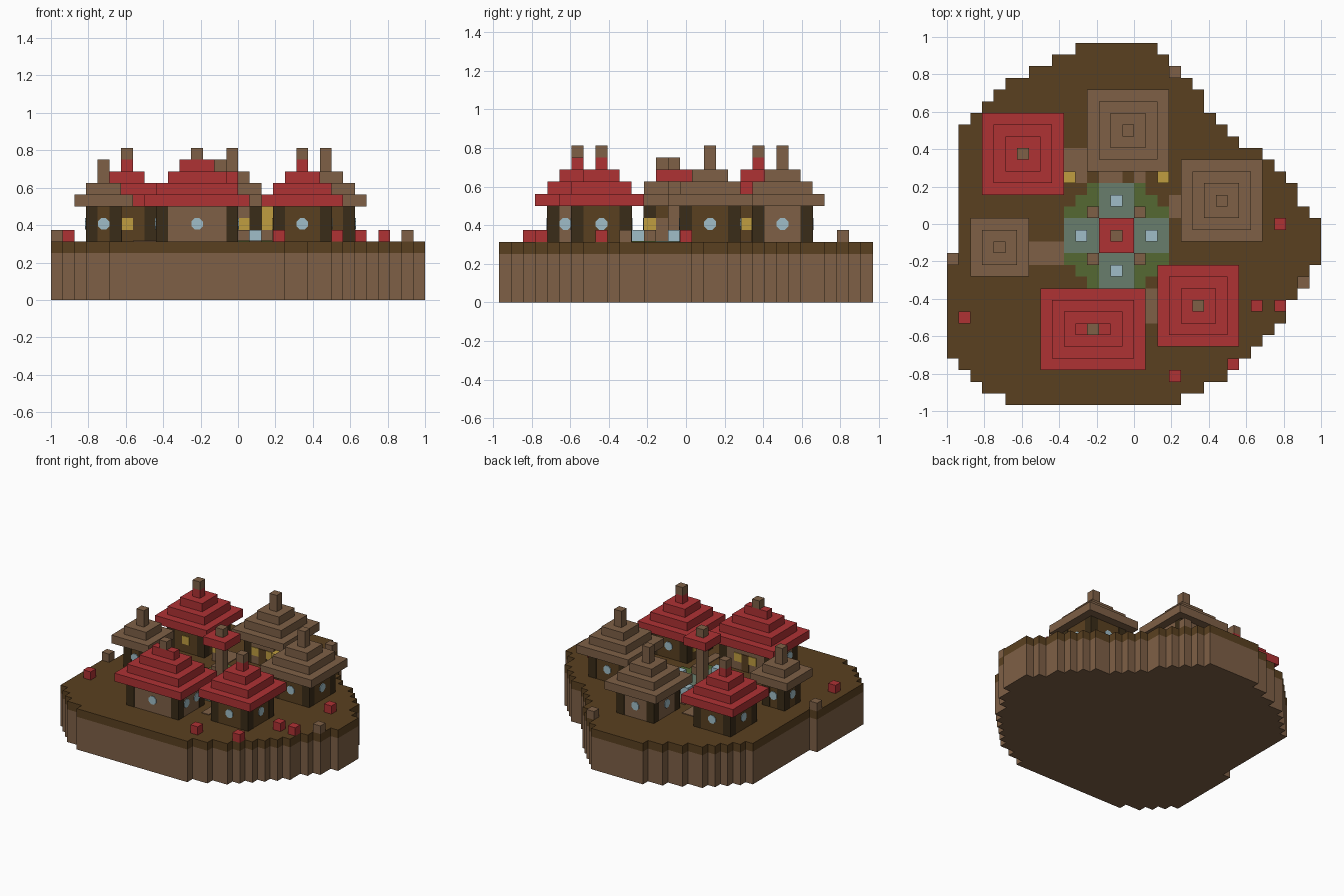
import bpy
import bmesh
from math import pi
from mathutils import Matrix, Vector

cube = bpy.data.objects.get("Cube")
if cube:
    bpy.data.objects.remove(cube, do_unlink=True)

UNIT = 1 / 16          # edge of one block
GROUND = 5             # height of the ground in blocks
EAVES = 8


def material(name, *rgb):
    """Flat material from 0-255 display values."""
    lin = []
    for c in rgb:
        c /= 255
        lin.append(c / 12.92 if c < 0.04 else ((c + 0.055) / 1.055) ** 2.4)
    mat = bpy.data.materials.new(name)
    mat.use_nodes = True
    mat.diffuse_color = (*lin, 1)
    mat.node_tree.nodes["Principled BSDF"].inputs["Base Color"].default_value = (*lin, 1)
    return mat


TAN = material("tan wood", 126, 96, 70)
SOIL = material("dark soil", 90, 64, 32)
POST = material("dark timber", 58, 44, 24)
RED = material("red tile", 175, 50, 52)
GLASS = material("pale glass", 160, 190, 200)
LAMP = material("yellow light", 192, 158, 64)
GRASS = material("moss green", 85, 105, 50)
WATER = material("grey green water", 105, 125, 108)


def place(col, row, level):
    """Block grid to model space; rows count from the back."""
    return Vector((col * UNIT - 1, 15.5 * UNIT - row * UNIT, level * UNIT))


def finish(bm, name, mat):
    bmesh.ops.recalc_face_normals(bm, faces=bm.faces)
    mesh = bpy.data.meshes.new(name)
    bm.to_mesh(mesh)
    bm.free()
    mesh.materials.append(mat)
    obj = bpy.data.objects.new(name, mesh)
    bpy.context.collection.objects.link(obj)
    return obj


def blocks(name, mat, *items):
    """Boxes given as column, row, level, width, depth, height."""
    bm = bmesh.new()
    for c, r, z, w, d, h in items:
        mid = place(c + w / 2, r + d / 2, z + h / 2)
        size = Matrix.Diagonal((w * UNIT, d * UNIT, h * UNIT, 1))
        bmesh.ops.create_cube(bm, size=1, matrix=Matrix.Translation(mid) @ size)
    return finish(bm, name, mat)


def panes(name, mat, spots, octagon):
    """Thin window plates on walls; each spot is centre and outward axis."""
    bm = bmesh.new()
    for centre, normal in spots:
        turn = Vector((0, 0, 1)).rotation_difference(normal).to_matrix().to_4x4()
        turn = Matrix.Translation(centre) @ turn
        if octagon:
            bmesh.ops.create_cone(bm, cap_ends=True, segments=8, depth=0.01,
                                  radius1=UNIT * 0.53, radius2=UNIT * 0.53,
                                  matrix=turn @ Matrix.Rotation(pi / 8, 4, "Z"))
        else:
            bmesh.ops.create_cube(bm, size=1, matrix=turn @ Matrix.Diagonal(
                (UNIT, UNIT, 0.01, 1)))
    finish(bm, name, mat)


# Island: stepped outline, extruded as rock and soil
LEFT = [11, 9, 7, 5, 4, 3, 2] + [1] * 11 + [0] * 9 + [1, 2, 3, 5]
RIGHT = [18, 19, 20, 21, 22, 22, 23, 24, 25, 27, 28, 29, 30, 30, 31] + [32] * 4 \
    + [31, 31, 30, 29, 29, 28, 27, 26, 25, 24, 22, 20]


def island(name, mat, low, high):
    path = []
    for r, c in enumerate(RIGHT):
        path += [(c, r), (c, r + 1)]
    for r, c in reversed(list(enumerate(LEFT))):
        path += [(c, r + 1), (c, r)]
    path = list(dict.fromkeys(path))
    bm = bmesh.new()
    face = bm.faces.new([bm.verts.new(place(c, r, low)) for c, r in path])
    top = bmesh.ops.extrude_face_region(bm, geom=[face])["geom"]
    verts = [v for v in top if isinstance(v, bmesh.types.BMVert)]
    bmesh.ops.translate(bm, verts=verts, vec=(0, 0, (high - low) * UNIT))
    finish(bm, name, mat)


island("island_rock", TAN, 0, GROUND - 1)
island("island_soil", SOIL, GROUND - 1, GROUND)

SIDES = {"front": (0, -1), "back": (0, 1), "left": (1, 0), "right": (-1, 0)}


def house(name, col, row, width, depth, roof, wall, door, lit=()):
    """Stepped-roof house; col and row are the back corner of the eaves."""
    w, d = width - 2, depth - 2
    h = EAVES - GROUND
    blocks(name + "_walls", wall, (col + 1, row + 1, GROUND, w, d, h))
    e = 0.02
    blocks(name + "_corner_posts", POST,
           *[(c, r, GROUND, 1 + e, 1 + e, h)
             for c in (col + 1 - e, col + w) for r in (row + 1 - e, row + d)])
    # Roof tiers shrinking to a chimney cap
    tiers = (min(width, depth) + 1) // 2
    blocks(name + "_roof", roof,
           *[(col + t, row + t, EAVES + t, width - 2 * t, depth - 2 * t, 1)
             for t in range(tiers)])
    blocks(name + "_roof_cap", TAN,
           (col + width // 2, row + depth // 2, EAVES + tiers, 1, 1, 1))
    # Windows, with a pair beside the door
    clear, glowing, doorway = [], [], []
    for side, (nx, ny) in SIDES.items():
        normal = Vector((nx, ny, 0))
        along = Vector((ny, nx, 0)) * UNIT
        mid = place(col + width / 2, row + depth / 2, GROUND + 1.5)
        mid += normal * UNIT * (w if nx else d) / 2
        if side == door:
            glowing += [(mid + along * s, normal) for s in (-1, 1)]
            doorway += [(mid - Vector((0, 0, UNIT * s)), normal) for s in (0, 1)]
        elif side in lit:
            glowing.append((mid, normal))
        elif nx and w > d:
            clear += [(mid + along * s, normal) for s in (-1, 1)]
        else:
            clear.append((mid, normal))
    panes(name + "_windows", GLASS, clear, True)
    panes(name + "_lit_windows", LAMP, glowing, False)
    panes(name + "_door", SOIL if wall == TAN else TAN, doorway, False)


house("west_red_house", 3, 6, 7, 7, RED, SOIL, "left", ("front",))
house("back_house", 12, 4, 7, 7, TAN, TAN, "front")
house("east_house", 20, 10, 7, 7, TAN, SOIL, "right")
house("small_house", 2, 15, 5, 5, TAN, SOIL, "left")
house("front_hall", 8, 21, 9, 7, RED, TAN, "back")
house("corner_red_house", 18, 19, 7, 7, RED, SOIL, "right")

# Plaza: moss corners and a cross of shallow water around the well
HUB_C, HUB_R = 14, 16
THIN = 0.08
moss, water = [], []
for dx in range(-4, 5):
    for dy in range(-4, 5):
        if abs(dx) + abs(dy) < 7:
            corner = min(abs(dx), abs(dy)) > 1
            (moss if corner else water).append(
                (HUB_C + dx, HUB_R + dy, GROUND, 1, 1, THIN))
blocks("plaza_moss", GRASS, *moss)
blocks("plaza_water", WATER, *water)
blocks("fountain_jets", GLASS,
       *[(HUB_C + 3 * x, HUB_R + 3 * y, GROUND, 1, 1, 1) for x, y in SIDES.values()])

# Well shelter
blocks("well_posts", TAN,
       *[(HUB_C + x, HUB_R + y, GROUND, 1, 1, 1) for x in (-2, 2) for y in (-2, 2)])
blocks("well_column", TAN, (HUB_C, HUB_R, GROUND, 1, 1, 5))
blocks("well_roof", RED, (HUB_C - 1, HUB_R - 1, 10, 3, 3, 1))
blocks("well_roof_cap", TAN, (HUB_C, HUB_R, 11, 1, 1, 1))

# Footpaths to the doors
blocks("footpaths", TAN,
       (7, 17, GROUND, 3, 2, THIN), (10, 9, GROUND, 2, 3, THIN),
       (17, 21, GROUND, 1, 3, THIN), (19, 13, GROUND, 1, 2, THIN),
       (13, 11, GROUND, 2, 1, THIN), (16, 11, GROUND, 1, 1, THIN))

# Lanterns
blocks("lantern_posts", TAN, *[(c, 11, GROUND, 1, 1, 1) for c in (10, 18)])
blocks("lantern_lights", LAMP, *[(c, 11, GROUND + 1, 1, 1, 2) for c in (10, 18)])

# Loose blocks along the shore
blocks("red_shore_blocks", RED, *[(c, r, GROUND, 1, 1, 1) for c, r in (
    (1, 23), (26, 22), (28, 22), (28, 15), (24, 27), (19, 28))])
blocks("tan_shore_blocks", TAN, *[(c, r, GROUND, 1, 1, 1) for c, r in (
    (0, 18), (30, 20), (19, 2))])
